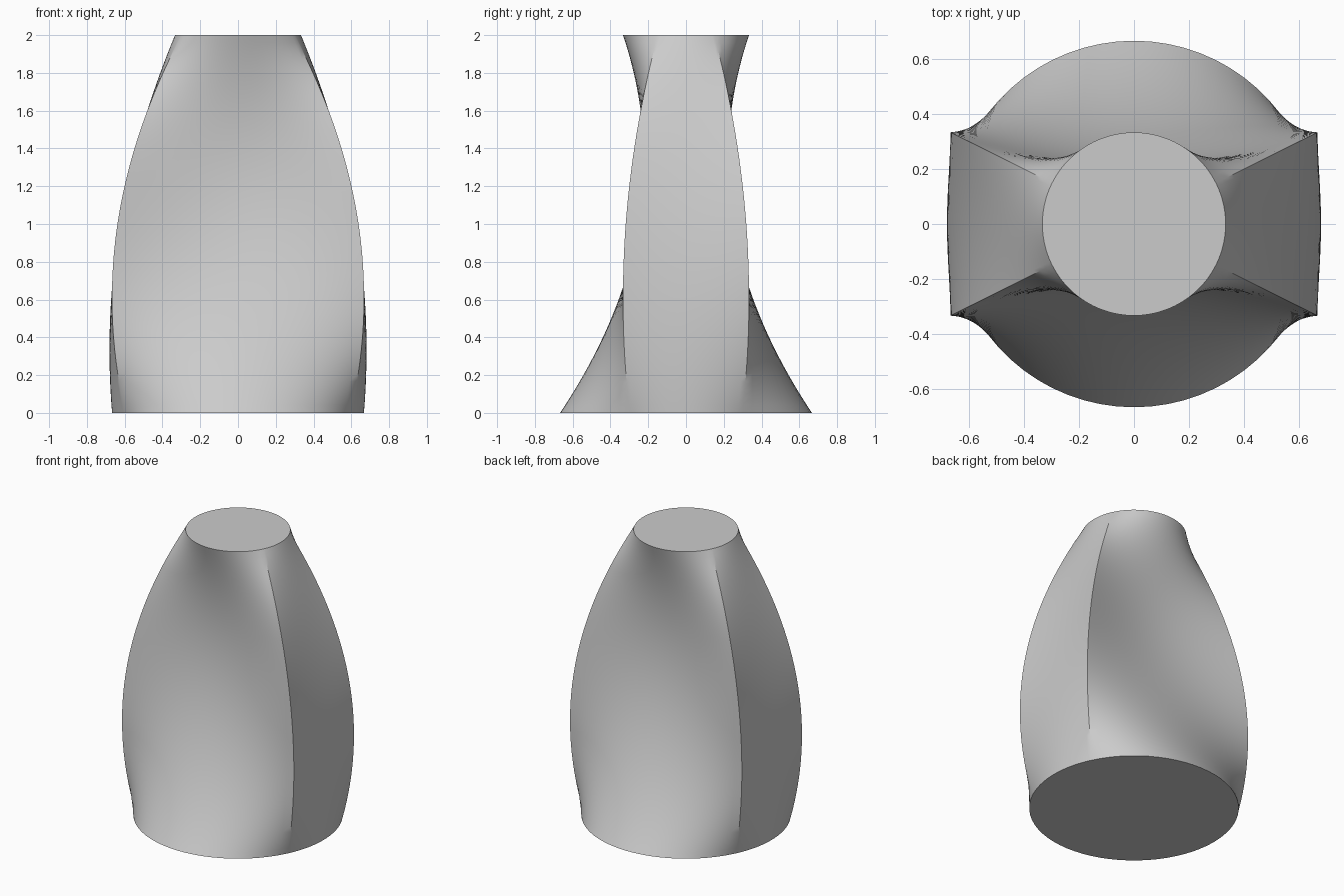
import bpy
import bmesh
import math
from mathutils import Vector

old = bpy.data.objects.get("Cube")
if old:
    bpy.data.objects.remove(old, do_unlink=True)

WIDE, NARROW = 2 / 3, 1 / 3      # base radius / block half width, top radius / half depth
HEIGHT, MIDDLE = 2.0, 2 / 3      # heights of the top circle and the rectangle
STEPS, RINGS = 24, 48            # steps per side, rings up the body

# Corners of the middle rectangle, counter-clockwise
corners = [Vector((sx * WIDE, sy * NARROW)) for sx, sy in ((1, -1), (1, 1), (-1, 1), (-1, -1))]


def section_points():
    """Matching (circle direction, rectangle point) pairs around the body."""
    pairs = []
    for i, a in enumerate(corners):
        b = corners[(i + 1) % 4]
        start = math.atan2(a.y, a.x)
        sweep = (math.atan2(b.y, b.x) - start) % math.tau
        for s in range(STEPS):
            t = s / STEPS
            angle = start + sweep * t
            pairs.append((Vector((math.cos(angle), math.sin(angle))), a.lerp(b, t)))
    return pairs


def loft(direction, block, z):
    """Quadratic through base circle, middle rectangle and top circle."""
    base, top = direction * WIDE, direction * NARROW
    rise = (block - base) / MIDDLE
    bend = ((top - block) / (HEIGHT - MIDDLE) - rise) / HEIGHT
    p = base + rise * z + bend * z * (z - MIDDLE)
    return (p.x, p.y, z)


# Lofted body with flat end caps
bm = bmesh.new()
pairs = section_points()
count = len(pairs)
rings = [[bm.verts.new(loft(d, b, HEIGHT * r / RINGS)) for d, b in pairs] for r in range(RINGS + 1)]
for low, high in zip(rings, rings[1:]):
    for i in range(count):
        j = (i + 1) % count
        bm.faces.new((low[i], low[j], high[j], high[i]))
bm.faces.new(rings[0][::-1])
bm.faces.new(rings[-1])

mesh = bpy.data.meshes.new("lofted_body")
bm.to_mesh(mesh)
bm.free()
body = bpy.data.objects.new("lofted_body", mesh)
bpy.context.collection.objects.link(body)

# Plain grey
grey = bpy.data.materials.new("light_grey")
grey.use_nodes = True
colour = (0.6, 0.6, 0.6, 1)
grey.diffuse_color = colour
grey.node_tree.nodes["Principled BSDF"].inputs["Base Color"].default_value = colour
mesh.materials.append(grey)

# Smooth sides, crisp caps and corner creases
bpy.ops.object.select_all(action="DESELECT")
body.select_set(True)
bpy.context.view_layer.objects.active = body
bpy.ops.object.shade_smooth_by_angle(angle=math.radians(30))
